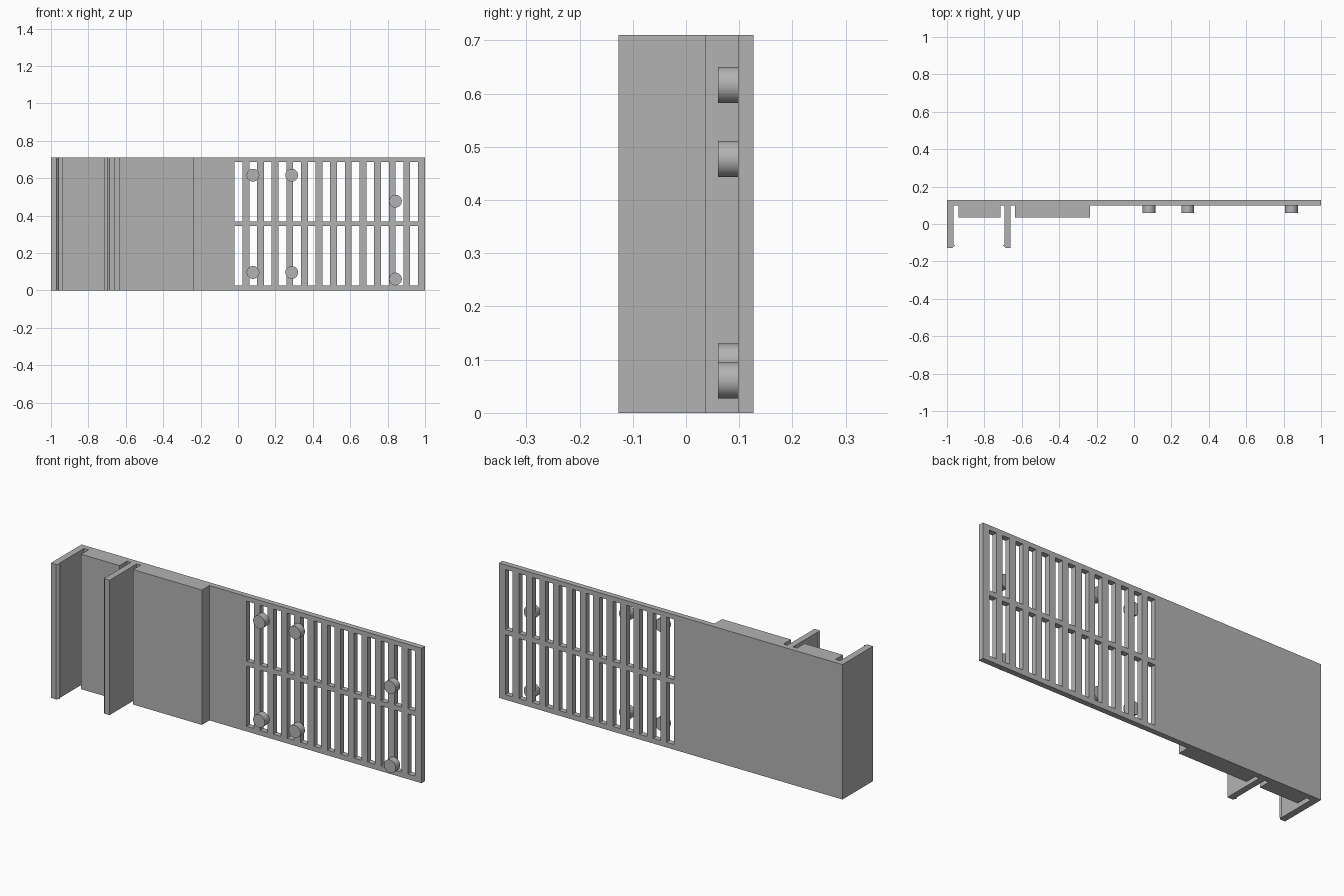
import bpy, bmesh, math
from mathutils import Matrix, Vector

if "Cube" in bpy.data.objects:
    bpy.data.objects.remove(bpy.data.objects["Cube"])

H = 0.71                       # panel height
BACK, PLATE, BLOCK, TIP = 0.127, 0.098, 0.036, -0.127   # depths along y

grey = bpy.data.materials.new("plain grey")
grey.diffuse_color = (0.45, 0.45, 0.45, 1)
grey.use_nodes = True
grey.node_tree.nodes["Principled BSDF"].inputs["Base Color"].default_value = grey.diffuse_color


def add_object(name, bm):
    bmesh.ops.recalc_face_normals(bm, faces=bm.faces)
    mesh = bpy.data.meshes.new(name)
    bm.to_mesh(mesh)
    bm.free()
    mesh.materials.append(grey)
    obj = bpy.data.objects.new(name, mesh)
    bpy.context.collection.objects.link(obj)
    return obj


# Panel: plan outline with clip legs and thick blocks, extruded upwards
outline = [
    (-1, BACK), (-1, TIP), (-0.970, TIP), (-0.957, -0.113), (-0.965, -0.110),
    (-0.965, PLATE), (-0.939, PLATE), (-0.939, BLOCK), (-0.715, BLOCK),
    (-0.715, PLATE), (-0.692, PLATE), (-0.692, -0.110), (-0.701, -0.113),
    (-0.688, TIP), (-0.659, TIP), (-0.659, PLATE), (-0.636, PLATE),
    (-0.636, BLOCK), (-0.235, BLOCK), (-0.235, PLATE), (1, PLATE), (1, BACK),
]
bm = bmesh.new()
face = bm.faces.new([bm.verts.new((x, y, 0)) for x, y in outline])
ext = bmesh.ops.extrude_face_region(bm, geom=[face])
bmesh.ops.translate(bm, vec=(0, 0, H),
                    verts=[v for v in ext["geom"] if isinstance(v, bmesh.types.BMVert)])
panel = add_object("clip_panel", bm)

# Vent slots: two rows of thirteen, cut through the thin part
bm = bmesh.new()
for i in range(13):
    for z in (0.185, 0.5275):
        size = Matrix.Diagonal((0.042, 0.2, 0.316, 1))
        at = Matrix.Translation((0.003 + i * 0.0782, 0.11, z))
        bmesh.ops.create_cube(bm, size=1, matrix=at @ size)
cutter = add_object("slot_cutter", bm)
cutter.hide_render = True
cutter.hide_viewport = True
cut = panel.modifiers.new("vent slots", 'BOOLEAN')
cut.operation = 'DIFFERENCE'
cut.solver = 'EXACT'
cut.object = cutter

# Round pegs on the front of the grille
for n, (x, z) in enumerate([(0.08, 0.616), (0.287, 0.616), (0.842, 0.477),
                            (0.08, 0.096), (0.287, 0.096), (0.842, 0.061)]):
    bm = bmesh.new()
    bmesh.ops.create_cone(bm, cap_ends=True, segments=48, radius1=0.034,
                          radius2=0.034, depth=PLATE - 0.06,
                          matrix=Matrix.Translation((x, (PLATE + 0.06) / 2, z))
                          @ Matrix.Rotation(math.pi / 2, 4, 'X'))
    peg = add_object(f"peg_{n + 1}", bm)
    for f in peg.data.polygons:
        f.use_smooth = len(f.vertices) == 4
    for e in peg.data.edges:   # keep the rims crisp
        a, b = (peg.data.vertices[v].co.y for v in e.vertices)
        e.use_edge_sharp = abs(a - b) < 1e-5
